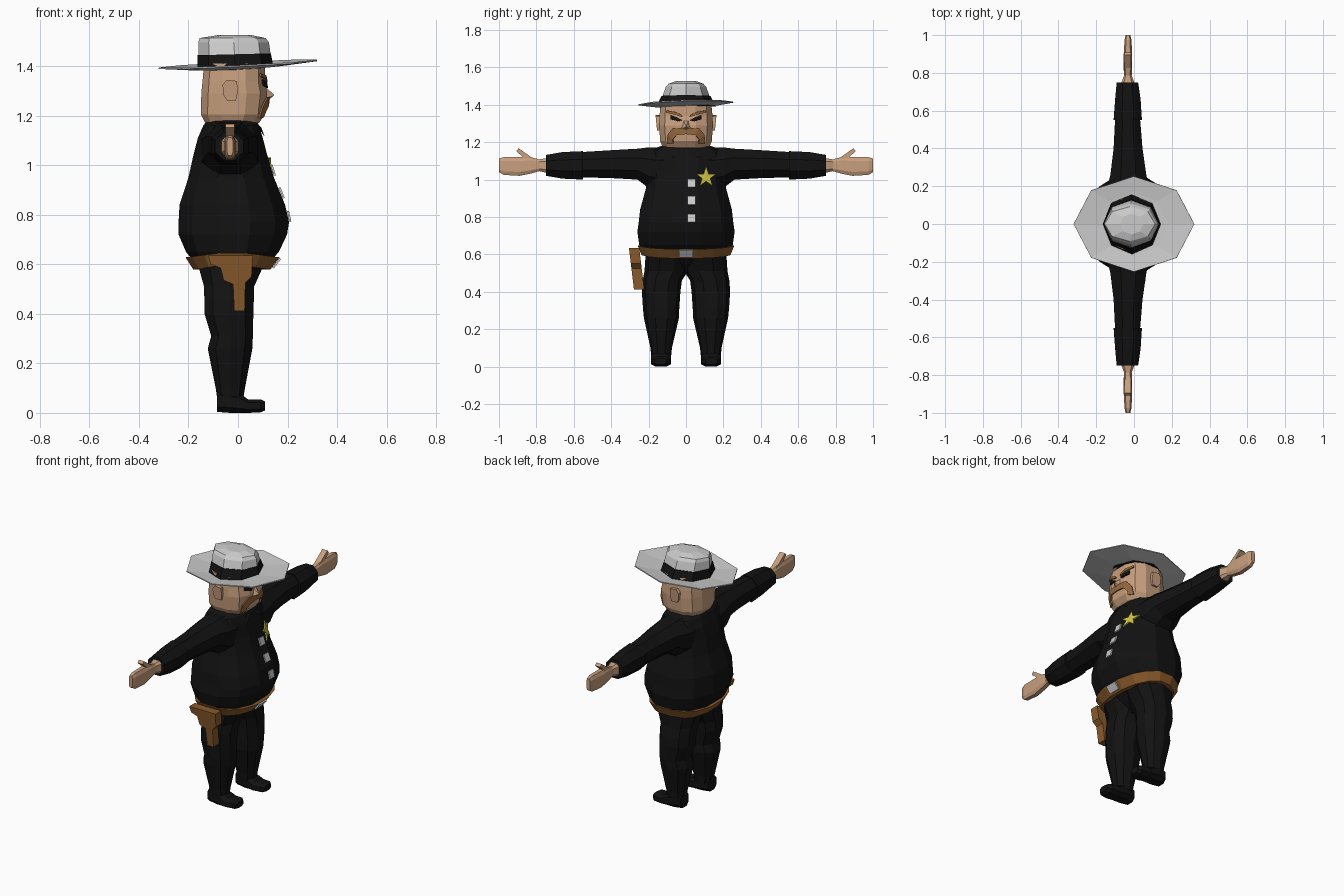
import bpy, bmesh, math
from mathutils import Vector, Matrix
from mathutils.bvhtree import BVHTree


def material(name, col):
    m = bpy.data.materials.new(name)
    m.diffuse_color = (*col, 1)
    return m


SKIN = material("skin", (0.58, 0.35, 0.21))
BLACK = material("black_cloth", (0.006, 0.006, 0.006))
LEATHER = material("leather", (0.25, 0.105, 0.025))
HAIR = material("hair", (0.30, 0.14, 0.05))
GOLD = material("gold", (0.62, 0.55, 0.06))


def make(name, verts, faces, mat=None, fix=True):
    me = bpy.data.meshes.new(name)
    me.from_pydata([tuple(v) for v in verts], [], faces)
    if fix:
        bm = bmesh.new()
        bm.from_mesh(me)
        bmesh.ops.recalc_face_normals(bm, faces=bm.faces)
        bm.to_mesh(me)
        bm.free()
    ob = bpy.data.objects.new(name, me)
    bpy.context.collection.objects.link(ob)
    if mat:
        me.materials.append(mat)
    return ob


def unit_ring(n, p=1.0, half=True):
    pts = []
    for i in range(n):
        a = 2 * math.pi * (i + (0.5 if half else 0)) / n
        c, s = math.cos(a), math.sin(a)
        pts.append((math.copysign(abs(c) ** p, c), math.copysign(abs(s) ** p, s)))
    mx, my = max(q[0] for q in pts), max(q[1] for q in pts)
    return [(x / mx, y / my) for x, y in pts]


def loft(name, axis, rings, n, mat=None, p=1.0, half=True, mirror=1, cap=True):
    """rings: (position on axis, first lo, hi, second lo, hi)"""
    others = [i for i in range(3) if i != axis]
    verts, faces = [], []
    for pos, alo, ahi, blo, bhi in rings:
        for u, w in unit_ring(n, p, half):
            v = [0, 0, 0]
            v[axis] = pos
            v[others[0]] = (alo + ahi) / 2 + u * (ahi - alo) / 2
            v[others[1]] = (blo + bhi) / 2 + w * (bhi - blo) / 2
            v[1] *= mirror
            verts.append(v)
    for r in range(len(rings) - 1):
        for i in range(n):
            j = (i + 1) % n
            faces.append((r * n + i, r * n + j, r * n + n + j, r * n + n + i))
    if cap:
        faces += [tuple(range(n)), tuple(range(len(verts) - n, len(verts)))]
    return make(name, verts, faces, mat)


def prism(name, xz, y_in, y_out, mat, lean=0.0):
    """Side outline pushed out along y; lean shifts y with height."""
    n = len(xz)
    z0 = max(q[1] for q in xz)
    verts = [(x, y + lean * (z0 - z), z) for y in (y_in, y_out) for x, z in xz]
    faces = [tuple(range(n)), tuple(range(n, 2 * n))]
    faces += [(i, (i + 1) % n, n + (i + 1) % n, n + i) for i in range(n)]
    return make(name, verts, faces, mat)


def decal(name, target, yz, faces, mat=None, lift=0.006):
    """Patch laid on the front of a body part."""
    bm = bmesh.new()
    bm.from_mesh(target.data)
    tree = BVHTree.FromBMesh(bm)
    bm.free()
    verts = []
    for y, z in yz:
        hit = tree.ray_cast(Vector((2, y, z)), Vector((-1, 0, 0)))[0]
        verts.append((hit.x + lift, y, z))
    ob = make(name, verts, faces, mat)
    mod = ob.modifiers.new("thickness", "SOLIDIFY")
    mod.thickness, mod.offset = 0.008, 0
    return ob


# Torso and hips
torso = loft("torso", 2, [
    (0.60, -0.17, 0.12, -0.225, 0.225), (0.65, -0.21, 0.165, -0.25, 0.25),
    (0.72, -0.24, 0.198, -0.26, 0.26), (0.77, -0.24, 0.206, -0.253, 0.253),
    (0.84, -0.236, 0.19, -0.245, 0.245), (0.95, -0.20, 0.145, -0.215, 0.215),
    (1.04, -0.18, 0.118, -0.205, 0.205), (1.11, -0.162, 0.10, -0.215, 0.215),
    (1.16, -0.14, 0.085, -0.19, 0.19), (1.18, -0.125, 0.075, -0.13, 0.13)], 12, BLACK, 0.9)
loft("hips", 2, [(0.50, -0.07, 0.01, -0.06, 0.06), (0.55, -0.13, 0.06, -0.17, 0.17),
                 (0.62, -0.17, 0.12, -0.22, 0.22)], 12, BLACK, 0.9)

# Belt drooping at front and back, with buckle
bv, bf, n = [], [], 16
for (z, cx, rx, ry) in ((0.602, -0.025, 0.155, 0.238), (0.652, -0.022, 0.19, 0.258),
                        (0.652, -0.022, 0.16, 0.23), (0.602, -0.025, 0.13, 0.21)):
    for u, w in unit_ring(n, 0.9):
        bv.append((cx + rx * u, ry * w, z - 0.024 * abs(u)))
for r in range(4):
    for i in range(n):
        j = (i + 1) % n
        s = (r + 1) % 4
        bf.append((r * n + i, r * n + j, s * n + j, s * n + i))
belt = make("belt", bv, bf, LEATHER)
decal("buckle", belt, [(-0.037, 0.585), (0.037, 0.585), (0.037, 0.623), (-0.037, 0.623)], [(0, 1, 2, 3)])

# Holster
prism("holster", [(-0.12, 0.635), (0.06, 0.635), (0.055, 0.55), (0.03, 0.525), (0.027, 0.412),
                  (-0.015, 0.412), (-0.02, 0.52), (-0.058, 0.535), (-0.07, 0.585), (-0.11, 0.6)],
      -0.305, -0.25, LEATHER, 0.12)

# Limbs, hands, feet, ears on both sides
for side, s in (("right", -1), ("left", 1)):
    loft(side + "_arm", 1, [
        (0.12, -0.15, 0.085, 0.93, 1.172), (0.20, -0.14, 0.08, 0.955, 1.172),
        (0.26, -0.125, 0.065, 1.0, 1.165), (0.40, -0.108, 0.045, 1.008, 1.157),
        (0.56, -0.10, 0.032, 1.012, 1.147)], 8, BLACK, mirror=s)
    loft(side + "_sleeve", 1, [
        (0.55, -0.108, 0.042, 1.0, 1.152), (0.66, -0.10, 0.035, 1.005, 1.147),
        (0.748, -0.092, 0.022, 1.02, 1.132)], 8, BLACK, mirror=s)
    loft(side + "_hand", 1, [
        (0.74, -0.07, 0.005, 1.035, 1.115), (0.785, -0.053, -0.012, 1.045, 1.108),
        (0.83, -0.055, -0.01, 1.032, 1.12), (0.89, -0.055, -0.01, 1.02, 1.12),
        (0.975, -0.05, -0.013, 1.025, 1.12), (1.0, -0.045, -0.02, 1.04, 1.112)],
        8, SKIN, 0.6, mirror=s)
    yz = [(0.80, 1.10), (0.845, 1.132), (0.895, 1.167), (0.908, 1.152), (0.865, 1.115), (0.84, 1.09)]
    tv = [(x, s * y, z) for x in (-0.05, -0.015) for y, z in yz]
    make(side + "_thumb", tv, [tuple(range(6)), tuple(range(6, 12))] +
         [(i, (i + 1) % 6, 6 + (i + 1) % 6, 6 + i) for i in range(6)], SKIN)
    loft(side + "_leg", 2, [
        (0.05, -0.083, 0.02, 0.08, 0.186), (0.10, -0.09, 0.028, 0.075, 0.19),
        (0.26, -0.122, 0.058, 0.038, 0.225), (0.31, -0.108, 0.06, 0.036, 0.23),
        (0.40, -0.135, 0.062, 0.03, 0.236), (0.46, -0.136, 0.064, 0.022, 0.232),
        (0.51, -0.137, 0.065, -0.01, 0.222), (0.61, -0.165, 0.11, -0.02, 0.215)],
        10, BLACK, 0.9, mirror=s)
    loft(side + "_shoe", 0, [
        (-0.085, 0.095, 0.175, 0.004, 0.09), (-0.03, 0.083, 0.187, 0, 0.09),
        (0.02, 0.083, 0.187, 0, 0.07), (0.04, 0.08, 0.188, 0, 0.055),
        (0.09, 0.085, 0.183, 0.002, 0.055), (0.11, 0.105, 0.165, 0.01, 0.045)],
        8, BLACK, 0.75, mirror=s)
    prism(side + "_ear", [(-0.06, 1.285), (-0.045, 1.262), (-0.008, 1.262), (0.0, 1.30),
                          (-0.005, 1.34), (-0.045, 1.345), (-0.062, 1.325)],
          s * 0.11, s * 0.163, SKIN, -s * 0.1)

# Head and nose
head = loft("head", 2, [
    (1.15, -0.11, 0.06, -0.10, 0.10), (1.175, -0.135, 0.088, -0.125, 0.125),
    (1.205, -0.15, 0.108, -0.138, 0.138), (1.29, -0.148, 0.118, -0.144, 0.144),
    (1.34, -0.143, 0.108, -0.142, 0.142), (1.41, -0.137, 0.11, -0.135, 0.135)], 12, SKIN, 0.75)
make("nose", [(0.09, -0.02, 1.335), (0.09, 0.02, 1.335), (0.10, -0.04, 1.262), (0.10, 0.04, 1.262),
              (0.147, 0, 1.283), (0.11, 0, 1.252)],
     [(0, 1, 4), (0, 4, 2), (1, 3, 4), (2, 4, 5), (3, 5, 4), (0, 2, 5, 3, 1)], SKIN)

# Face details
half = [(0.0, 1.275, 0.0, 1.243), (0.07, 1.275, 0.05, 1.238), (0.098, 1.24, 0.07, 1.215), (0.1, 1.19, 0.068, 1.193)]
row = [(-a, b, -c, d) for a, b, c, d in half[:0:-1]] + half
decal("moustache", head, [q for a, b, c, d in row for q in ((a, b), (c, d))],
      [(2 * i, 2 * i + 1, 2 * i + 3, 2 * i + 2) for i in range(6)], HAIR, 0.009)
for side, s in (("right", -1), ("left", 1)):
    decal(side + "_eye", head, [(s * y, z) for y, z in
          ((0.022, 1.318), (0.05, 1.334), (0.082, 1.345), (0.082, 1.322), (0.045, 1.312))],
          [(0, 1, 4), (1, 2, 3, 4)], BLACK, 0.004)
    decal(side + "_brow", head, [(s * y, z) for y, z in
          ((0.018, 1.333), (0.022, 1.346), (0.06, 1.362), (0.105, 1.37), (0.105, 1.358), (0.06, 1.347))],
          [(0, 1, 2, 5), (5, 2, 3, 4)], HAIR, 0.006)

# Collar flaps, buttons and star
for side, s in (("right", -1), ("left", 1)):
    make(side + "_collar", [(0.06, s * 0.01, 1.185), (0.055, s * 0.10, 1.185), (0.108, s * 0.07, 1.115),
                            (0.095, s * 0.015, 1.15)], [(0, 1, 2), (0, 2, 3)], BLACK)
for i, z in enumerate((0.98, 0.888, 0.793)):
    decal("button_%d" % (i + 1), torso, [(0.03 + a * 0.022, z + b * 0.022) for a, b in
          ((-1, -1), (1, -1), (1, 1), (-1, 1))], [(0, 1, 2, 3)])
star = [(0.107, 1.012)]
for i in range(10):
    r = 0.022 if i % 2 else 0.056
    a = math.pi / 2 + i * math.pi / 5
    star.append((0.107 + r * math.cos(a), 1.012 + r * math.sin(a)))
decal("star_badge", torso, star, [(0, i, i % 10 + 1) for i in range(1, 11)], GOLD, 0.009)

# Hat, slightly tilted
brim = loft("hat_brim", 2, [(1.392, -0.14, 0.12, -0.135, 0.135), (1.395, -0.19, 0.18, -0.17, 0.17),
                            (1.407, -0.32, 0.32, -0.253, 0.253)], 8, None, half=False, cap=False)
mod = brim.modifiers.new("thickness", "SOLIDIFY")
mod.thickness, mod.offset = 0.006, 0
band = loft("hat_band", 2, [(1.392, -0.165, 0.143, -0.16, 0.16), (1.448, -0.162, 0.134, -0.13, 0.13)],
            8, BLACK, half=False)
crown = loft("hat_crown", 2, [(1.44, -0.16, 0.133, -0.128, 0.128), (1.495, -0.16, 0.125, -0.108, 0.108),
                              (1.513, -0.155, 0.112, -0.092, 0.092), (1.526, -0.075, 0.05, -0.055, 0.055)],
             8, None, half=False)
pivot = Vector((0, 0, 1.4))
tilt = (Matrix.Translation(pivot) @ Matrix.Rotation(math.radians(-2.8), 4, 'Y')
        @ Matrix.Rotation(math.radians(1.6), 4, 'X') @ Matrix.Translation(-pivot))
brim.data.transform(tilt)
slight = Matrix.Translation(pivot) @ Matrix.Rotation(math.radians(-1.5), 4, 'Y') @ Matrix.Translation(-pivot)
band.data.transform(slight)
